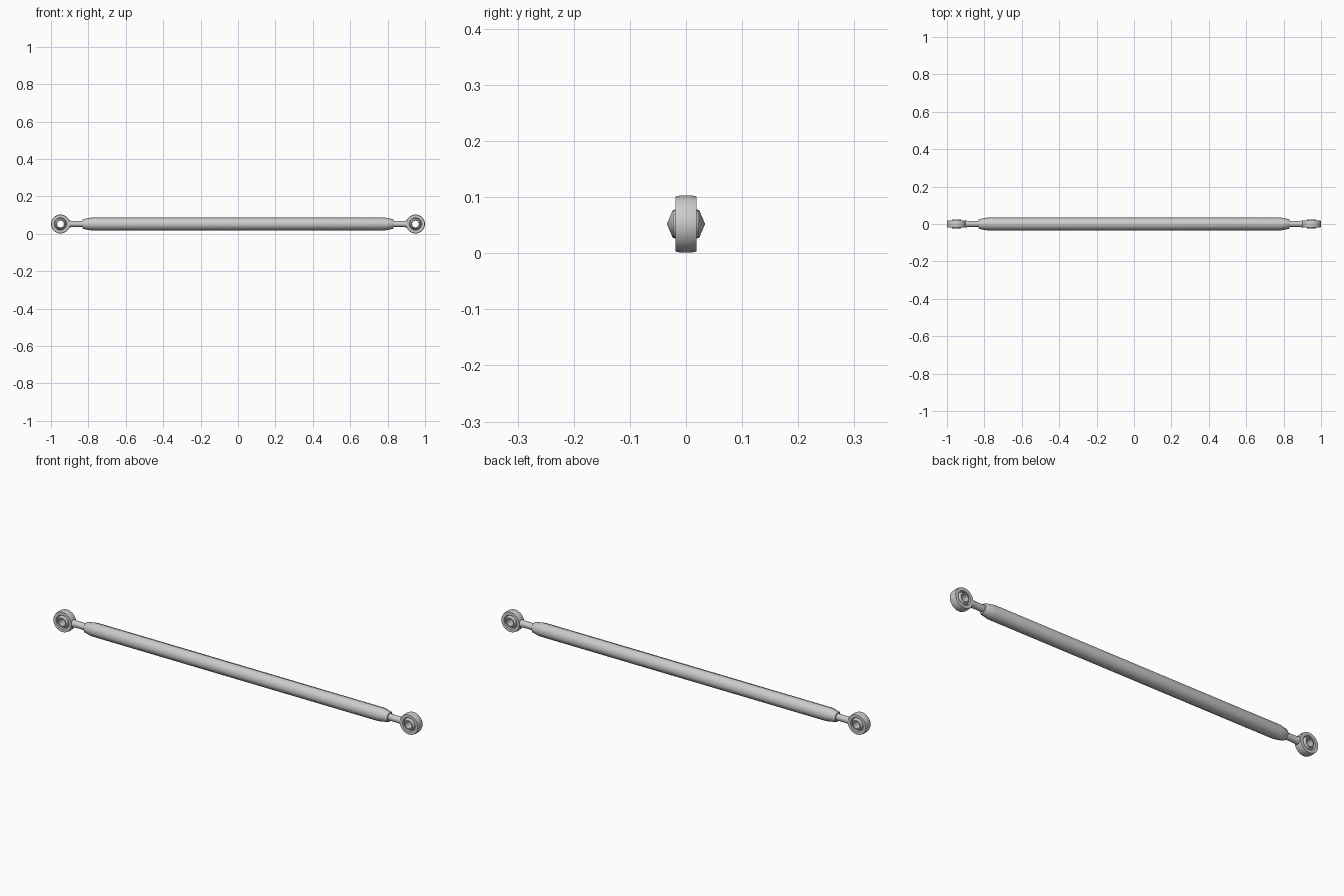
import bpy, bmesh, math
from mathutils import Vector

if "Cube" in bpy.data.objects:
    bpy.data.objects.remove(bpy.data.objects["Cube"])

ZC = 0.052   # axis height
XC = 0.949   # eye centre


def lathe(name, profile, sides, axis, centre, closed=False, smooth=None):
    """Revolve (along-axis, radius) points around the x or y axis."""
    bm = bmesh.new()
    rings = []
    for a, r in profile:
        ring = []
        for i in range(sides):
            t = 2 * math.pi * i / sides
            c, s = r * math.cos(t), r * math.sin(t)
            p = (a, c, s) if axis == 'x' else (c, a, s)
            ring.append(bm.verts.new(Vector(p) + Vector(centre)))
        rings.append(ring)
    n = len(rings)
    for k in range(n if closed else n - 1):
        a, b = rings[k], rings[(k + 1) % n]
        for i in range(sides):
            j = (i + 1) % sides
            bm.faces.new((a[i], a[j], b[j], b[i]))
    if not closed:
        bm.faces.new(rings[0])
        bm.faces.new(rings[-1])
    bmesh.ops.recalc_face_normals(bm, faces=bm.faces)
    mesh = bpy.data.meshes.new(name)
    bm.to_mesh(mesh)
    bm.free()
    ob = bpy.data.objects.new(name, mesh)
    bpy.context.collection.objects.link(ob)
    if smooth:
        bpy.ops.object.select_all(action='DESELECT')
        ob.select_set(True)
        bpy.context.view_layer.objects.active = ob
        bpy.ops.object.shade_smooth_by_angle(angle=math.radians(smooth))
    return ob


# Octagonal tube with tapered ends
lathe("rod_body", [(-0.832, 0.023), (-0.825, 0.027), (-0.785, 0.034),
                   (0.785, 0.034), (0.825, 0.027), (0.832, 0.023)],
      8, 'x', (0, 0, ZC), smooth=46)

for side, s in (("left", -1), ("right", 1)):
    eye = (s * XC, 0, ZC)

    # Threaded shank flaring into the eye
    lathe(side + "_shank", [(s * 0.82, 0.016), (s * 0.868, 0.016),
                            (s * 0.885, 0.0165), (s * 0.905, 0.019),
                            (s * 0.914, 0.019)],
          12, 'x', (0, 0, ZC), smooth=40)

    # Eye housing with a gently crowned rim
    lathe(side + "_eye", [(-0.019, 0.034), (-0.019, 0.049), (-0.009, 0.051),
                          (0.009, 0.051), (0.019, 0.049), (0.019, 0.034),
                          (0.012, 0.031), (-0.012, 0.031)],
          20, 'y', eye, closed=True, smooth=35)

    # Pierced ball bearing
    lathe(side + "_ball", [(-0.023, 0.018), (-0.023, 0.023), (-0.014, 0.029),
                           (0, 0.032), (0.014, 0.029), (0.023, 0.023),
                           (0.023, 0.018)],
          20, 'y', eye, closed=True, smooth=35)
